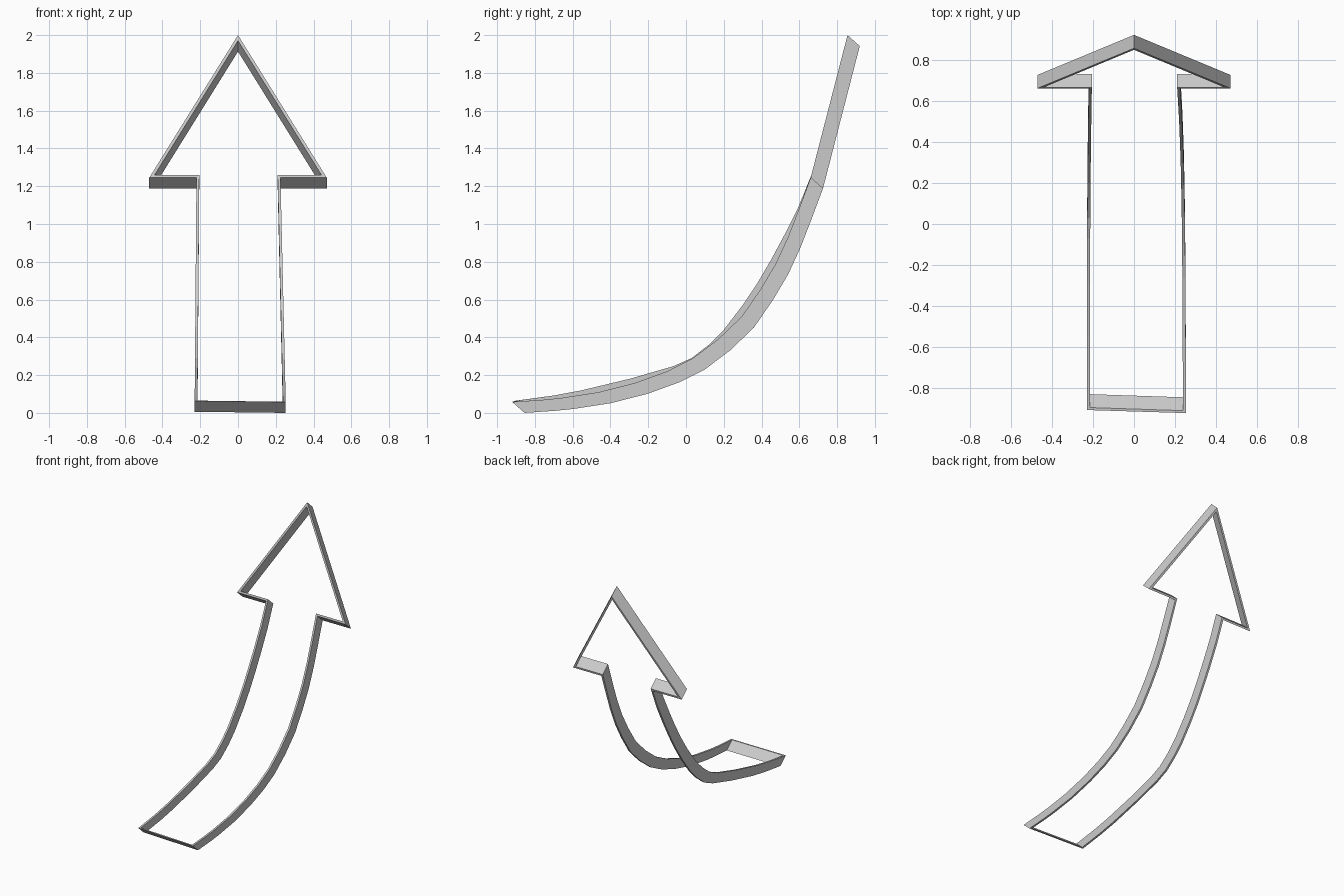
import bpy
import bmesh
from mathutils import Vector

if "Cube" in bpy.data.objects:
    bpy.data.objects.remove(bpy.data.objects["Cube"])

DEPTH = Vector((0, 0.065, -0.058))   # sweep from front rim to back rim
WALL = 0.015

# Side profiles (y, z) of the front rim of each rail, bottom to top
right_path = [(-0.92, 0.058), (-0.76, 0.069), (-0.66, 0.079), (-0.465, 0.109),
              (-0.265, 0.16), (-0.1, 0.22), (0.035, 0.288), (0.17, 0.39),
              (0.295, 0.51), (0.395, 0.655), (0.475, 0.79), (0.54, 0.93),
              (0.6, 1.085), (0.66, 1.245)]
left_path = [(-0.905, 0.064), (-0.7, 0.092), (-0.55, 0.12), (-0.3, 0.18),
             (-0.07, 0.246), (0.03, 0.29), (0.12, 0.36), (0.2, 0.44),
             (0.3, 0.57), (0.38, 0.69), (0.45, 0.81), (0.52, 0.94),
             (0.595, 1.09), (0.66, 1.245)]


def rail(path, side, x_bottom, x_top):
    """Matching outer and inner rim points of one shaft side."""
    outer, inner = [], []
    for i, (y, z) in enumerate(path):
        x = x_bottom + (x_top - x_bottom) * z / 1.245
        outer.append(Vector((side * x, y, z)))
        p = Vector((side * (x - WALL), y, z))
        if i == 0:
            p += Vector((0, 0.012, 0.001))
        if i == len(path) - 1:
            p += Vector((0, 0.004, WALL))
        inner.append(p)
    return outer, inner


def head_point(x, z):
    """Point on the flat, tilted plane of the arrow head."""
    return Vector((x, 0.66 + (z - 1.245) * 0.195 / 0.755, z))


# Outline: right rail up, around the head, left rail down
r_out, r_in = rail(right_path, 1, 0.254, 0.225)
l_out, l_in = rail(left_path, -1, 0.23, 0.22)
head_out = [head_point(0.47, 1.245), head_point(0, 2.0), head_point(-0.47, 1.245)]
head_in = [head_point(0.442, 1.26), head_point(0, 1.971), head_point(-0.442, 1.26)]
outer = r_out + head_out + l_out[::-1]
inner = r_in + head_in + l_in[::-1]

# Thin-walled frame swept to its depth
bm = bmesh.new()
loops = [[bm.verts.new(p + off) for p in pts]
         for pts, off in ((outer, Vector()), (outer, DEPTH),
                          (inner, DEPTH), (inner, Vector()))]
n = len(outer)
for k in range(4):
    a, b = loops[k], loops[(k + 1) % 4]
    for i in range(n):
        j = (i + 1) % n
        bm.faces.new((a[i], a[j], b[j], b[i]))
bmesh.ops.recalc_face_normals(bm, faces=bm.faces)
mesh = bpy.data.meshes.new("curved_arrow_frame")
bm.to_mesh(mesh)
bm.free()
frame = bpy.data.objects.new("curved_arrow_frame", mesh)
bpy.context.collection.objects.link(frame)
